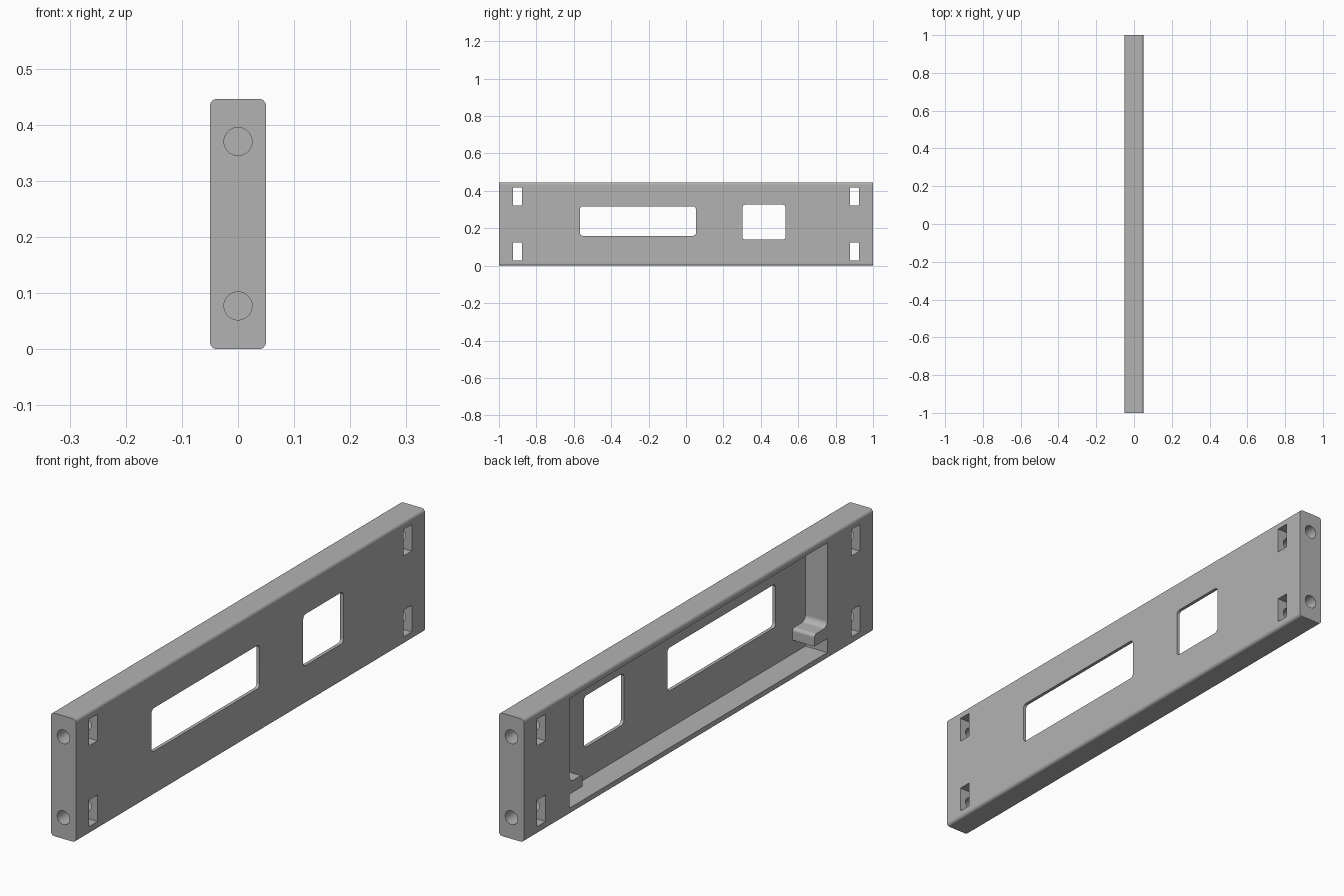
import bpy, bmesh, math
from mathutils import Vector

cube = bpy.data.objects.get("Cube")
if cube:
    bpy.data.objects.remove(cube, do_unlink=True)

HEIGHT, HALF_W = 0.446, 0.05
HOLE_Z = (0.077, 0.37)

grey = bpy.data.materials.new("plain grey")
grey.use_nodes = True
colour = (0.45, 0.45, 0.45, 1)
grey.diffuse_color = colour
grey.node_tree.nodes["Principled BSDF"].inputs["Base Color"].default_value = colour


def rounded(corners, steps=6):
    """Outline from right-angled corners given as (u, v, radius)."""
    points = []
    for i, (u, v, r) in enumerate(corners):
        p = Vector((u, v))
        if r == 0:
            points.append(p)
            continue
        to_prev = (Vector(corners[i - 1][:2]) - p).normalized() * r
        to_next = (Vector(corners[(i + 1) % len(corners)][:2]) - p).normalized() * r
        centre = p + to_prev + to_next
        for k in range(steps + 1):
            t = math.pi / 2 * k / steps
            points.append(centre - to_next * math.cos(t) - to_prev * math.sin(t))
    return points


def rect(u0, u1, v0, v1, r=0):
    return rounded([(u0, v0, r), (u1, v0, r), (u1, v1, r), (u0, v1, r)])


def prism(name, outline, start, end, axis):
    """Extrude an outline along x (outline is y, z) or y (outline is x, z)."""
    place = (lambda p, d: (d, p.x, p.y)) if axis == "x" else (lambda p, d: (p.x, d, p.y))
    bm = bmesh.new()
    face = bm.faces.new([bm.verts.new(place(p, start)) for p in outline])
    top = bmesh.ops.extrude_face_region(bm, geom=[face])["geom"]
    shift = Vector(place(Vector((0, 0)), end - start))
    bmesh.ops.translate(bm, vec=shift, verts=[g for g in top if isinstance(g, bmesh.types.BMVert)])
    bmesh.ops.recalc_face_normals(bm, faces=bm.faces)
    mesh = bpy.data.meshes.new(name)
    bm.to_mesh(mesh)
    bm.free()
    mesh.materials.append(grey)
    obj = bpy.data.objects.new(name, mesh)
    bpy.context.collection.objects.link(obj)
    return obj


# Bar with its long edges rounded
panel = prism("mounting_panel", rect(-HALF_W, HALF_W, 0, HEIGHT, 0.0125), -1, 1, "y")
cutters = []

# Rear pocket, its outline stepping around a rounded tab at each end
WALL, TIP = 0.738, 0.664
LOW, HIGH, TAB_LOW, TAB_HIGH = 0.025, 0.422, 0.075, 0.118
side = [(WALL, LOW, 0), (WALL, TAB_LOW, 0), (TIP, TAB_LOW, 0),
        (TIP, TAB_HIGH, 0.012), (WALL, TAB_HIGH, 0.022), (WALL, HIGH, 0)]
outline = rounded(side + [(-u, v, r) for u, v, r in reversed(side)])
cutters.append(prism("pocket_cutter", outline, -0.1, 0.0375, "x"))

# Two windows through the thin face
for window in (rect(-0.567, 0.053, 0.16, 0.317, 0.015), rect(0.302, 0.532, 0.139, 0.326, 0.015)):
    cutters.append(prism("window_cutter", window, -0.1, 0.1, "x"))

# Nut slots crossed by blind bolt holes in both ends
for s in (-1, 1):
    for z in HOLE_Z:
        slot = rect(s * 0.9 - 0.024, s * 0.9 + 0.024, z - 0.048, z + 0.048)
        cutters.append(prism("slot_cutter", slot, -0.1, 0.1, "x"))
        circle = [Vector((0.025 * math.cos(a), z + 0.025 * math.sin(a)))
                  for a in (math.tau * k / 32 for k in range(32))]
        cutters.append(prism("bolt_hole_cutter", circle, s * 0.82, s * 1.1, "y"))

# Cut everything out of the bar, then drop the cutters
for cutter in cutters:
    cutter.hide_render = True
    mod = panel.modifiers.new("cut", "BOOLEAN")
    mod.operation = "DIFFERENCE"
    mod.solver = "EXACT"
    mod.object = cutter
graph = bpy.context.evaluated_depsgraph_get()
result = bpy.data.meshes.new_from_object(panel.evaluated_get(graph))
panel.modifiers.clear()
panel.data = result
result.name = "mounting_panel"
for cutter in cutters:
    bpy.data.objects.remove(cutter, do_unlink=True)

# Smooth fillets and holes, crisp edges
bpy.ops.object.select_all(action="DESELECT")
panel.select_set(True)
bpy.context.view_layer.objects.active = panel
bpy.ops.object.shade_smooth_by_angle(angle=math.radians(30))
panel.modifiers.new("weighted_normals", "WEIGHTED_NORMAL").keep_sharp = True
